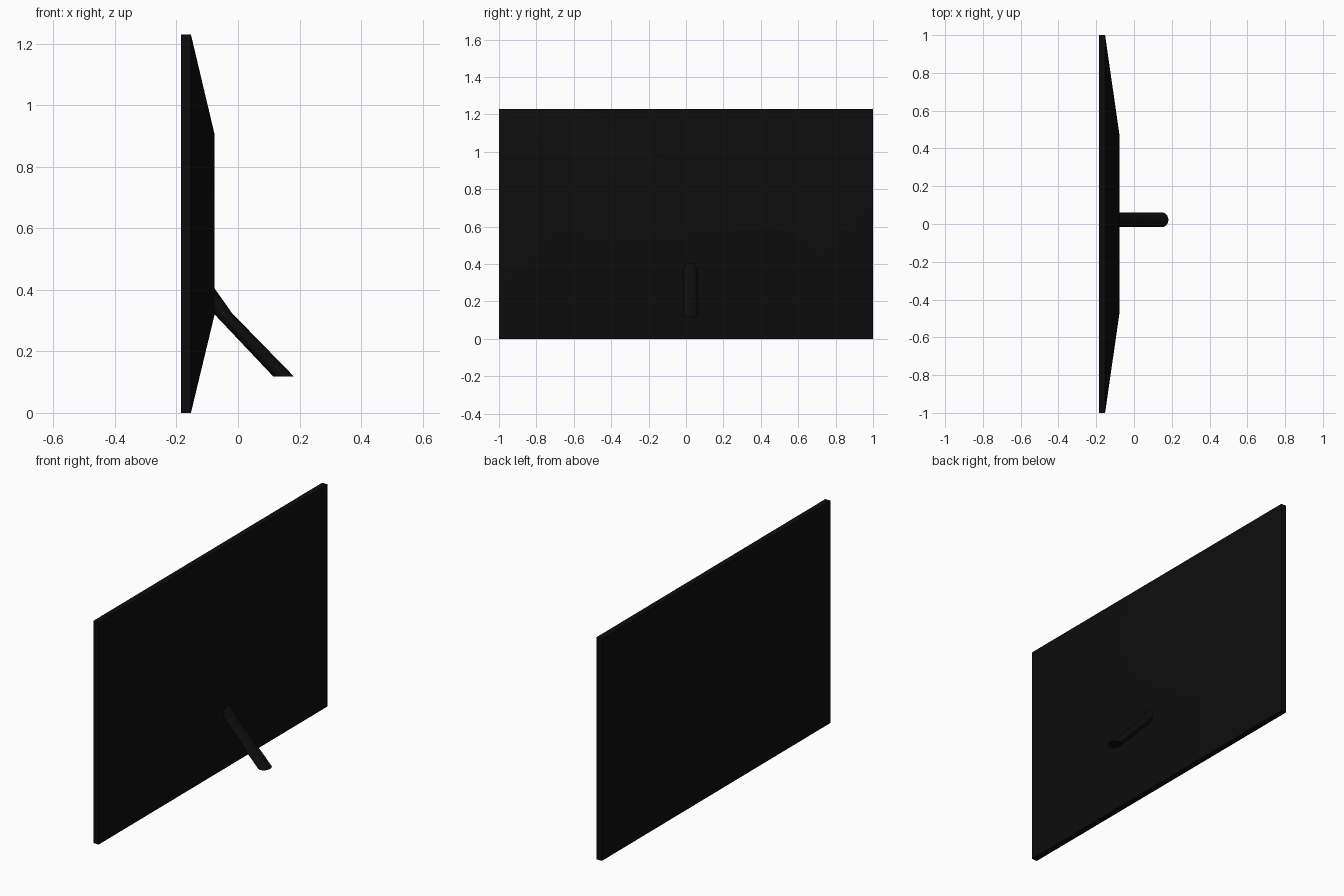
import bpy, bmesh, math
from mathutils import Vector

cube = bpy.data.objects.get("Cube")
if cube:
    bpy.data.objects.remove(cube, do_unlink=True)

black = bpy.data.materials.new("matte_black")
black.use_nodes = True
COLOUR = (0.004, 0.004, 0.004, 1)
black.diffuse_color = COLOUR
black.node_tree.nodes["Principled BSDF"].inputs["Base Color"].default_value = COLOUR


def loft(name, rings):
    """Skin a list of closed rings and cap both ends."""
    bm = bmesh.new()
    loops = [[bm.verts.new(p) for p in ring] for ring in rings]
    n = len(loops[0])
    for a, b in zip(loops, loops[1:]):
        for i in range(n):
            j = (i + 1) % n
            bm.faces.new((a[i], a[j], b[j], b[i]))
    bm.faces.new(loops[0])
    bm.faces.new(loops[-1])
    bmesh.ops.recalc_face_normals(bm, faces=bm.faces)
    mesh = bpy.data.meshes.new(name)
    bm.to_mesh(mesh)
    bm.free()
    mesh.materials.append(black)
    obj = bpy.data.objects.new(name, mesh)
    bpy.context.collection.objects.link(obj)
    bpy.ops.object.select_all(action='DESELECT')
    obj.select_set(True)
    bpy.context.view_layer.objects.active = obj
    bpy.ops.object.shade_smooth_by_angle(angle=math.radians(30))
    return obj


def rectangle(x, half_width, low, high):
    return [(x, -half_width, low), (x, half_width, low),
            (x, half_width, high), (x, -half_width, high)]


def oval(top, bottom, y=0.022, half_width=0.039, sides=24):
    """Ellipse spanning two points of the side profile."""
    t, b = Vector((top[0], y, top[1])), Vector((bottom[0], y, bottom[1]))
    mid, half = (t + b) / 2, (t - b) / 2
    angles = [math.tau * i / sides for i in range(sides)]
    return [mid + half * math.cos(a) + Vector((0, half_width * math.sin(a), 0))
            for a in angles]


# Thin slab whose rear tapers to a smaller raised plateau
loft("panel", [rectangle(-0.185, 1, 0, 1.23),
               rectangle(-0.153, 1, 0, 1.23),
               rectangle(-0.076, 0.465, 0.32, 0.905)])

# Slanted support peg, cut level at its foot
loft("support_leg", [oval((-0.08, 0.41), (-0.08, 0.32)),
                     oval((-0.02, 0.325), (-0.076, 0.32)),
                     oval((0.182, 0.118), (0.115, 0.118))])
